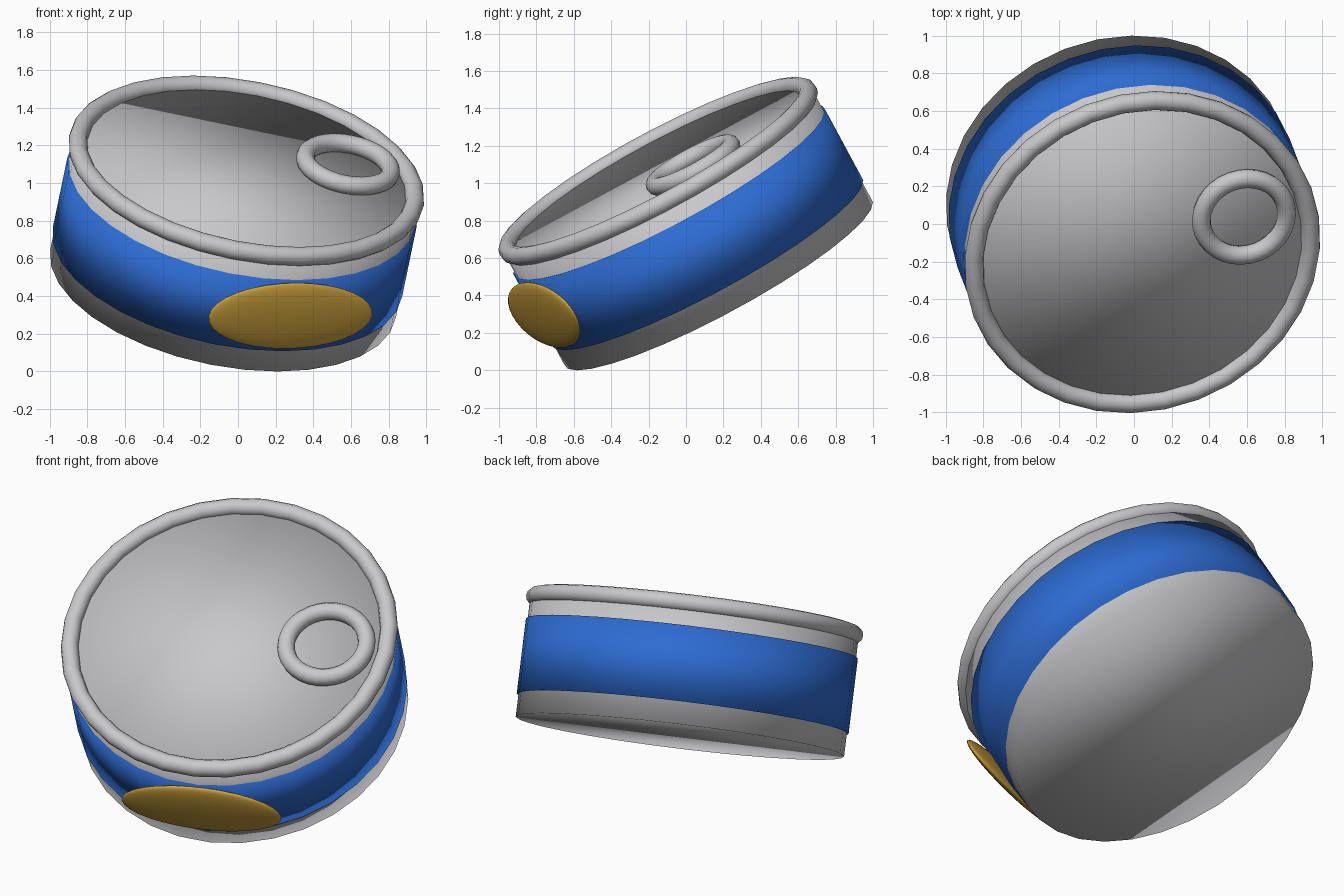
import bpy
from math import radians
from mathutils import Matrix, Vector

cube = bpy.data.objects.get("Cube")
if cube:
    bpy.data.objects.remove(cube, do_unlink=True)


def material(name, rgb, metallic=0.0):
    mat = bpy.data.materials.new(name)
    mat.use_nodes = True
    mat.diffuse_color = (*rgb, 1)
    bsdf = mat.node_tree.nodes["Principled BSDF"]
    bsdf.inputs["Base Color"].default_value = (*rgb, 1)
    return mat


silver = material("silver", (0.58, 0.58, 0.6))
blue = material("blue", (0.027, 0.15, 0.65))
gold = material("gold", (0.66, 0.39, 0.05))

# The tin leans forward and turns slightly; parts are laid out along its axis
BODY_R, HEIGHT = 0.935, 0.69
TIN = (Matrix.Translation((-0.079, 0.173, 0.467))
       @ Matrix.Rotation(radians(21), 4, 'Z')
       @ Matrix.Rotation(radians(30), 4, 'X'))


def place(name, mat, location, scale=(1, 1, 1)):
    """Name, colour, smooth and set the newest primitive in the tin's frame."""
    obj = bpy.context.object
    obj.name = obj.data.name = name
    obj.data.materials.append(mat)
    bpy.ops.object.shade_smooth()
    obj.matrix_world = (TIN @ Matrix.Translation(location)
                        @ Matrix.Diagonal(Vector((*scale, 1))))


def cylinder(name, mat, radius, bottom, top):
    bpy.ops.mesh.primitive_cylinder_add(vertices=32, radius=radius,
                                        depth=top - bottom)
    place(name, mat, (0, 0, (bottom + top) / 2))


def ring(name, mat, radius, tube, location):
    bpy.ops.mesh.primitive_torus_add(major_radius=radius, minor_radius=tube,
                                     major_segments=32, minor_segments=12)
    place(name, mat, location)


# Tin body with its wrapped band
cylinder("tin_body", silver, BODY_R, 0, HEIGHT)
cylinder("paper_band", blue, BODY_R + 0.01, 0.13, 0.56)

# Rolled rim and pull ring on the lid
ring("lid_rim", silver, 0.91, 0.05, (0, 0, HEIGHT))
ring("pull_ring", silver, 0.23, 0.05, (0.57, 0, HEIGHT + 0.038))

# Oval badge on the front of the band
bpy.ops.mesh.primitive_uv_sphere_add(segments=32, ring_count=16, radius=1)
place("front_badge", gold, (0, -0.95, 0.35), (0.465, 0.04, 0.2))
